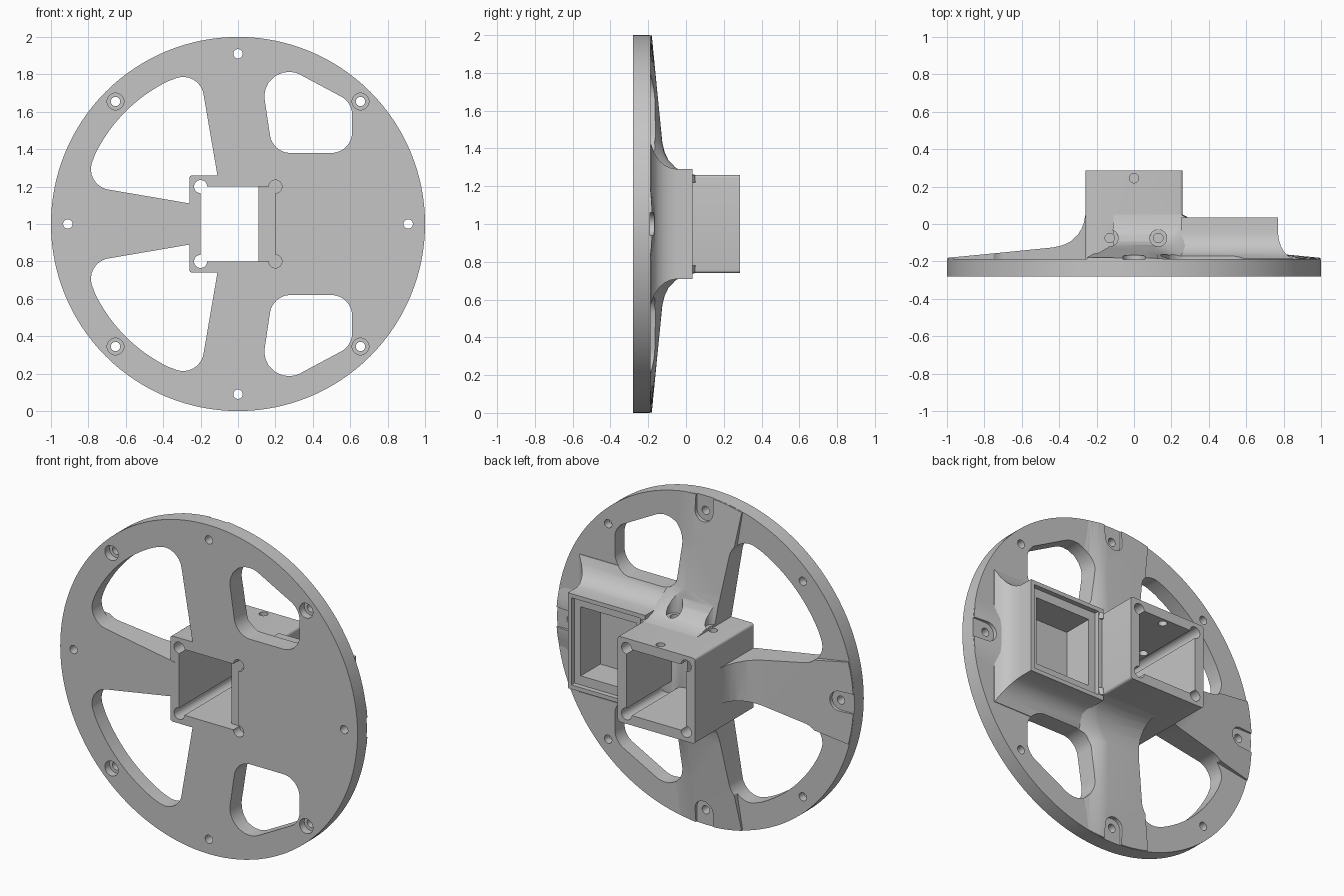
import bpy, bmesh, math
from mathutils import Vector

if "Cube" in bpy.data.objects:
    bpy.data.objects.remove(bpy.data.objects["Cube"], do_unlink=True)

grey = bpy.data.materials.new("plain grey")
grey.use_nodes = True
grey.diffuse_color = (0.56, 0.56, 0.56, 1)
grey.node_tree.nodes["Principled BSDF"].inputs["Base Color"].default_value = grey.diffuse_color

FRONT, BACK = -0.28, -0.187


def loft(name, rings):
    """Closed solid through flat rings that share one point count."""
    bm = bmesh.new()
    loops = [[bm.verts.new(p) for p in ring] for ring in rings]
    n = len(loops[0])
    for a, b in zip(loops, loops[1:]):
        for i in range(n):
            j = (i + 1) % n
            bm.faces.new((a[i], a[j], b[j], b[i]))
    bm.faces.new(loops[0])
    bm.faces.new(loops[-1])
    bmesh.ops.recalc_face_normals(bm, faces=bm.faces)
    if len(rings) > 2:
        bmesh.ops.triangulate(bm, faces=bm.faces)
    mesh = bpy.data.meshes.new(name)
    bm.to_mesh(mesh)
    bm.free()
    mesh.materials.append(grey)
    obj = bpy.data.objects.new(name, mesh)
    bpy.context.collection.objects.link(obj)
    return obj


def prism(name, outline, y0, y1):
    return loft(name, [[(x, y, z) for x, z in outline] for y in (y0, y1)])


def circle(x, z, r, n=32):
    return [(x + r * math.cos(math.tau * i / n), z + r * math.sin(math.tau * i / n))
            for i in range(n)]


def rect(x0, x1, z0, z1):
    return [(x0, z0), (x1, z0), (x1, z1), (x0, z1)]


def rounded(corners, steps=10):
    """Outline from (x, z, radius) corners."""
    out = []
    n = len(corners)
    for i, (x, z, r) in enumerate(corners):
        p = Vector((x, z))
        if r == 0:
            out.append((x, z))
            continue
        a = (Vector(corners[i - 1][:2]) - p).normalized()
        b = (Vector(corners[(i + 1) % n][:2]) - p).normalized()
        half = a.angle(b) / 2
        center = p + (a + b).normalized() * (r / math.sin(half))
        start = p + a * (r / math.tan(half)) - center
        end = p + b * (r / math.tan(half)) - center
        for k in range(steps + 1):
            q = start.lerp(end, k / steps).normalized() * r
            out.append(tuple(center + q))
    return out


def cut(targets, cutter, operation="DIFFERENCE"):
    """Apply one cutter to several parts, then discard it."""
    for target in targets:
        mod = target.modifiers.new("cut", "BOOLEAN")
        mod.operation = operation
        mod.solver = "EXACT"
        mod.object = cutter
        bpy.context.view_layer.update()
        graph = bpy.context.evaluated_depsgraph_get()
        mesh = bpy.data.meshes.new_from_object(target.evaluated_get(graph))
        target.modifiers.clear()
        target.data = mesh
    bpy.data.objects.remove(cutter, do_unlink=True)


# Round plate
plate = prism("round_plate", circle(0, 1, 1, 128), FRONT, BACK)

# Tapered ribs rising to the centre tube
RIB = [(0.22, 0.05), (0.26, 0.05), (0.267, 0.01), (0.28, -0.025), (0.30, -0.057),
       (0.34, -0.094), (0.38, -0.113), (0.43, -0.125), (0.73, -0.155), (1.05, -0.186)]


def rib_side(r, h, flare):
    if not flare:
        w = 0.13 + 0.17 * (r - 0.26)
        return [(w, -0.25), (w, h)]
    w = 0.06 + 0.2 * min(1, max(0, (0.45 - r) / 0.2))
    pts = [(w + 0.18, -0.25)]
    for k in range(9):
        t = 1 - k / 8
        pts.append((w + 0.18 * t, h + (BACK - 0.004 - h) * t * t * (3 - 2 * t)))
    return pts


def rib(name, place, stations, flare_left, flare_right):
    rings = []
    for r, h in stations:
        section = [(-u, y) for u, y in rib_side(r, h, flare_left)]
        section += reversed(rib_side(r, h, flare_right))
        rings.append([place(u, y, r) for u, y in section])
    return loft(name, rings)


top_rib = rib("top_rib", lambda u, y, r: (u, y, 1 + r), RIB, False, True)
bottom_rib = rib("bottom_rib", lambda u, y, r: (u, y, 1 - r), RIB, False, True)
right_rib = rib("right_rib", lambda u, y, r: (-r, y, 1 + u), RIB, False, False)
left_rib = rib("left_rib", lambda u, y, r: (r, y, 1 + u), RIB[-2:], True, True)
ribs = [top_rib, bottom_rib, right_rib, left_rib]
cut(ribs, prism("rim_trim", circle(0, 1, 0.999, 128), -0.6, 0.6), "INTERSECT")

# Side housing with a filleted foot
SKIRT = [(0, 0.035), (0, -0.05), (0.008, -0.085), (0.025, -0.118), (0.05, -0.145),
         (0.085, -0.168), (0.13, -0.184), (0.14, -0.22)]
housing = loft("side_housing", [
    [(x, y, z) for x, z in rect(0.25 - o, 0.77 + 0.6 * o, 0.71 - o, 1.29 + o)]
    for o, y in SKIRT])

# Openings between the ribs, mirrored top to bottom
rim = [(0.85 * math.cos(math.radians(a)), 1 + 0.85 * math.sin(math.radians(a)), 0)
       for a in range(116, 155, 2)]
large = rounded([(-0.079, 1.079, 0), (-0.207, 1.826, 0.11)] + rim + [(-0.826, 1.207, 0.11)])
small = rounded([(0.185, 1.38, 0.11), (0.61, 1.38, 0.11), (0.61, 1.65, 0.11),
                 (0.105, 1.92, 0.13)])
for s, rib_part in ((1, top_rib), (-1, bottom_rib)):
    for outline, parts in ((large, [plate, rib_part, right_rib]),
                           (small, [plate, rib_part, housing])):
        cut(parts, prism("opening", [(x, 1 + s * (z - 1)) for x, z in outline], -0.5, 0.5))

# Square centre tube
c = 0.26
tube = prism("centre_tube", rounded([(-c, 1 - c, 0.015), (c, 1 - c, 0.015),
                                     (c, 1 + c, 0.015), (-c, 1 + c, 0.015)], 4),
             FRONT + 0.0005, 0.285)
cut([tube, plate], prism("tube_bore", rect(-0.2, 0.2, 0.8, 1.2), -0.5, 0.5))
for sx in (-1, 1):
    for sz in (-1, 1):
        cut([tube, plate, top_rib, bottom_rib, right_rib],
            prism("corner_relief", circle(0.2 * sx, 1 + 0.2 * sz, 0.035, 24), -0.5, 0.5))
        # Counterbored rim holes
        x, z = 0.655 * sx, 1 + 0.655 * sz
        cut([plate], prism("rim_hole", circle(x, z, 0.025, 24), -0.5, 0.5))
        cut([plate], prism("rim_counterbore", circle(x, z, 0.045), -0.5, -0.235))

# Housing recess: shallow ledge, then deep pocket
recessed = [housing, top_rib, bottom_rib]
cut(recessed, prism("ledge", rect(0.285, 0.747, 0.735, 1.265), 0.005, 0.2))
cut(recessed, prism("pocket", rect(0.33, 0.705, 0.79, 1.21), -0.183, 0.2))

# Rim screw holes with a slot open to the edge
for quarter, rib_part in enumerate((left_rib, top_rib, right_rib, bottom_rib)):
    a = quarter * math.pi / 2
    slot = [(0.91 - 0.06 * math.sin(math.pi * k / 16), 0.06 * math.cos(math.pi * k / 16))
            for k in range(17)] + [(1.1, -0.06), (1.1, 0.06)]
    slot = [(u * math.cos(a) - v * math.sin(a), 1 + u * math.sin(a) + v * math.cos(a))
            for u, v in slot]
    cut([plate, rib_part], prism("screw_seat", slot, BACK - 0.003, 0))
    cut([plate, rib_part], prism("screw_hole", circle(
        0.91 * math.cos(a), 1 + 0.91 * math.sin(a), 0.025, 24), -0.5, 0.5))


# Clamp screw holes through the top wall of the tube
def drill(x, y, r, z0, z1):
    cut([tube, top_rib],
        loft("drill", [[(px, py, z) for px, py in circle(x, y, r, 24)] for z in (z0, z1)]))


drill(0, 0.245, 0.025, 1.1, 1.4)
for x in (-0.13, 0.13):
    drill(x, -0.075, 0.025, 1.1, 1.5)
    drill(x, -0.075, 0.045, 1.275, 1.6)

# Smooth the curves and keep the machined edges crisp
bpy.ops.object.select_all(action="DESELECT")
for part in ribs + [plate, housing, tube]:
    part.select_set(True)
bpy.context.view_layer.objects.active = plate
bpy.ops.object.shade_smooth_by_angle(angle=math.radians(28))
